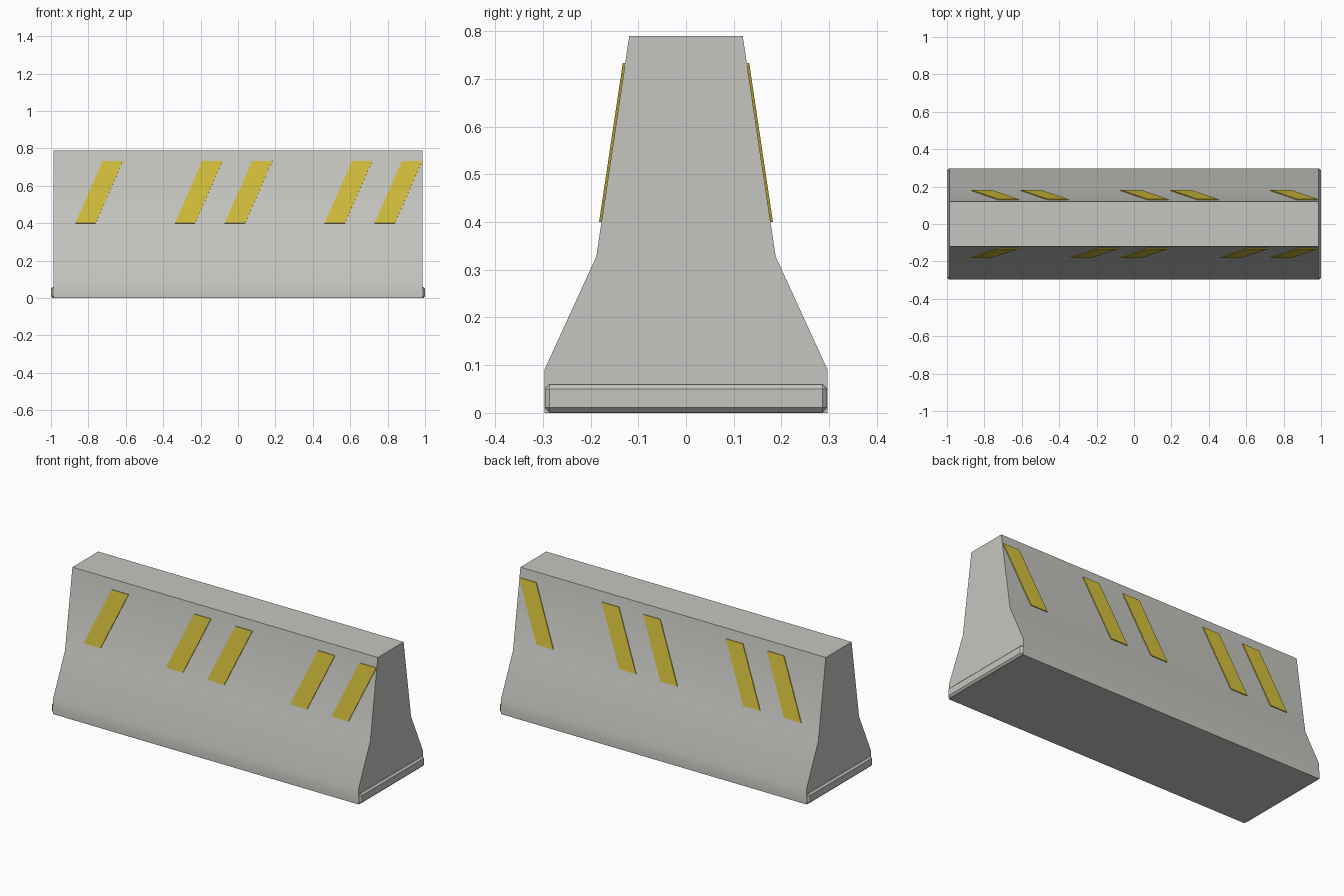
import bpy, bmesh, math
from mathutils import Vector

cube = bpy.data.objects.get("Cube")
if cube:
    bpy.data.objects.remove(cube, do_unlink=True)


def material(name, rgb):
    mat = bpy.data.materials.new(name)
    mat.use_nodes = True
    mat.diffuse_color = (*rgb, 1)
    mat.node_tree.nodes["Principled BSDF"].inputs["Base Color"].default_value = (*rgb, 1)
    return mat


def finish(bm, name, mat):
    bmesh.ops.recalc_face_normals(bm, faces=bm.faces)
    mesh = bpy.data.meshes.new(name)
    bm.to_mesh(mesh)
    bm.free()
    mesh.materials.append(mat)
    obj = bpy.data.objects.new(name, mesh)
    bpy.context.collection.objects.link(obj)
    return obj


def prism(name, outline, offset, mat):
    """Extrude a flat outline along an offset."""
    bm = bmesh.new()
    face = bm.faces.new([bm.verts.new(p) for p in outline])
    new = bmesh.ops.extrude_face_region(bm, geom=[face])["geom"]
    bmesh.ops.translate(bm, vec=offset, verts=[v for v in new if isinstance(v, bmesh.types.BMVert)])
    return finish(bm, name, mat)


concrete = material("concrete grey", (0.56, 0.56, 0.53))
yellow = material("stripe yellow", (0.66, 0.53, 0.045))

# Barrier body: mirrored cross-section swept along x
half = [(0.297, 0), (0.297, 0.09), (0.188, 0.328), (0.119, 0.79)]
section = half + [(-y, z) for y, z in reversed(half)]
END = 0.986
body = prism("barrier_body", [(-END, y, z) for y, z in section], (2 * END, 0, 0), concrete)
bpy.context.view_layer.objects.active = body
body.select_set(True)
bpy.ops.object.shade_smooth_by_angle(angle=math.radians(30))
body.select_set(False)

# Bevelled foot protruding slightly at both ends
bm = bmesh.new()
bmesh.ops.create_cube(bm, size=1)
bmesh.ops.scale(bm, vec=(2, 0.592, 0.059), verts=bm.verts)
bmesh.ops.translate(bm, vec=(0, 0, 0.0305), verts=bm.verts)
bmesh.ops.bevel(bm, geom=bm.edges[:], offset=0.01, segments=1, affect='EDGES')
finish(bm, "base_foot", concrete)

# Slanted warning stripes lying on the upper slopes
LOW, HIGH, LEAN, WIDTH = 0.4, 0.733, 0.146, 0.109
(y0, z0), (y1, z1) = half[2], half[3]


def slope_y(z):
    return y0 + (y1 - y0) * (z - z0) / (z1 - z0)


rows = {"front": (-1, (-0.87, -0.338, -0.071, 0.463, 0.73)),
        "back": (1, (-0.87, -0.605, -0.071, 0.196, 0.73))}
for row, (side, starts) in rows.items():
    normal = Vector((0, side * (z1 - z0), y0 - y1)).normalized()
    for i, x in enumerate(starts, 1):
        corners = [(x, LOW), (x + WIDTH, LOW), (x + WIDTH + LEAN, HIGH), (x + LEAN, HIGH)]
        outline = [Vector((px, side * slope_y(z), z)) - normal * 0.002 for px, z in corners]
        prism(f"{row}_stripe_{i}", outline, normal * 0.007, yellow)
